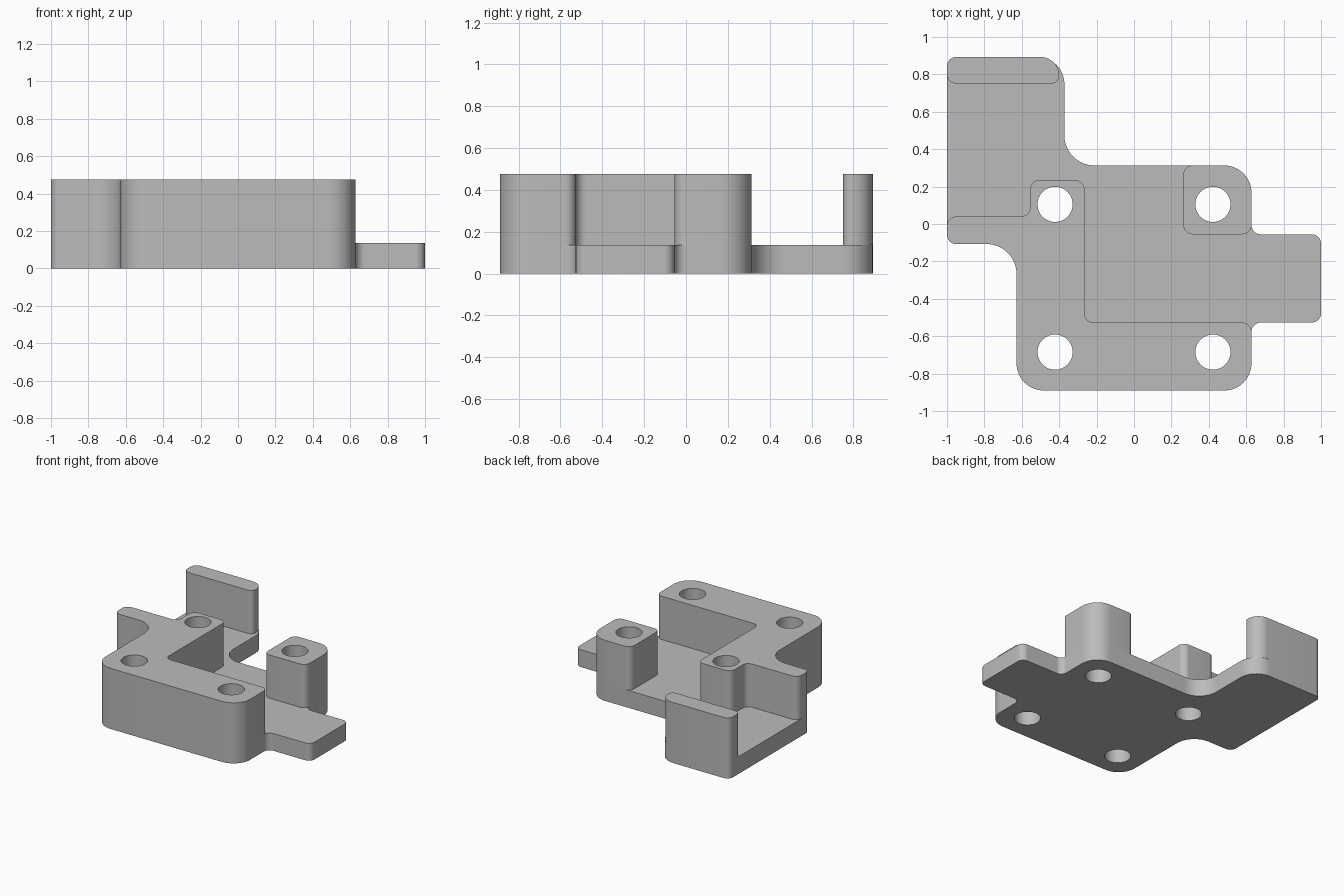
import bpy
import bmesh
from math import sin, cos, pi, tau
from mathutils import Vector

cube = bpy.data.objects.get("Cube")
if cube:
    bpy.data.objects.remove(cube, do_unlink=True)

# Single grey finish
grey = bpy.data.materials.new("mid grey")
grey.use_nodes = True
COLOUR = (0.5, 0.5, 0.5, 1)
grey.diffuse_color = COLOUR
grey.node_tree.nodes["Principled BSDF"].inputs["Base Color"].default_value = COLOUR

FLOOR, TOP = 0.136, 0.476
SMALL, BIG, INNER = 0.05, 0.145, 0.16   # corner radii
HOLE = 0.094
ARC = 12


def rounded(corners):
    """Outline with each right-angled corner (x, y, radius) rounded."""
    points = []
    count = len(corners)
    for i, (x, y, r) in enumerate(corners):
        p = Vector((x, y))
        a = (Vector(corners[i - 1][:2]) - p).normalized()
        b = (Vector(corners[(i + 1) % count][:2]) - p).normalized()
        centre = p + (a + b) * r
        for k in range(ARC + 1):
            t = pi / 2 * k / ARC
            points.append(centre - b * r * cos(t) - a * r * sin(t))
    return points


def circle(x, y):
    n = ARC * 4
    return [Vector((x + HOLE * cos(tau * k / n), y + HOLE * sin(tau * k / n)))
            for k in range(n)]


def prism(name, corners, holes, z0, z1):
    """Upright solid with the given outline and round through holes."""
    bm = bmesh.new()
    rims = {z0: [], z1: []}
    for loop in [rounded(corners)] + [circle(*h) for h in holes]:
        low, high = ([bm.verts.new((p.x, p.y, z)) for p in loop] for z in (z0, z1))
        n = len(loop)
        for i in range(n):
            j = (i + 1) % n
            bm.faces.new((low[i], low[j], high[j], high[i]))
            rims[z0].append(bm.edges.get((low[i], low[j])))
            rims[z1].append(bm.edges.get((high[i], high[j])))
    for edges in rims.values():
        bmesh.ops.triangle_fill(bm, use_beauty=True, edges=edges, normal=(0, 0, 1))
    bmesh.ops.recalc_face_normals(bm, faces=bm.faces[:])
    mesh = bpy.data.meshes.new(name)
    bm.to_mesh(mesh)
    bm.free()
    mesh.materials.append(grey)
    obj = bpy.data.objects.new(name, mesh)
    bpy.context.collection.objects.link(obj)
    bpy.ops.object.select_all(action='DESELECT')
    obj.select_set(True)
    bpy.context.view_layer.objects.active = obj
    bpy.ops.object.shade_smooth_by_angle(angle=pi / 6)
    return obj


# Shared layout lines
SIDE, BACK, FRONT = 0.628, 0.313, -0.89
TAB_BACK, TAB_FRONT = -0.055, -0.527
ARM_FRONT, ARM_END = -0.107, 0.893
HX, HY_BACK, HY_FRONT = 0.422, 0.105, -0.685

block_holes = [(-HX, HY_BACK), (-HX, HY_FRONT), (HX, HY_FRONT)]
post_holes = [(HX, HY_BACK)]

# Base plate with the side tab and the rear arm
prism("base_plate", [
    (-1, ARM_END, SMALL), (-0.372, ARM_END, BIG), (-0.372, BACK, INNER),
    (SIDE, BACK, BIG), (SIDE, TAB_BACK, SMALL), (1, TAB_BACK, SMALL),
    (1, TAB_FRONT, SMALL), (SIDE, TAB_FRONT, SMALL), (SIDE, FRONT, BIG),
    (-SIDE, FRONT, BIG), (-SIDE, ARM_FRONT, INNER), (-1, ARM_FRONT, SMALL),
], block_holes + post_holes, 0, FLOOR)

# L-shaped raised block along the front and left
prism("front_block", [
    (-SIDE, FRONT, BIG), (SIDE, FRONT, BIG), (SIDE, TAB_FRONT, SMALL),
    (-0.265, TAB_FRONT, SMALL), (-0.265, 0.235, SMALL), (-0.555, 0.235, SMALL),
    (-0.555, 0.04, SMALL), (-1, 0.04, SMALL), (-1, ARM_FRONT, SMALL),
    (-SIDE, ARM_FRONT, INNER),
], block_holes, FLOOR, TOP)

# Screw post at the back corner
prism("corner_post", [
    (SIDE, BACK, BIG), (0.264, BACK, SMALL),
    (0.264, TAB_BACK, SMALL), (SIDE, TAB_BACK, SMALL),
], post_holes, FLOOR, TOP)

# Upright wall at the end of the rear arm
prism("end_wall", [
    (-1, ARM_END, SMALL), (-0.4, ARM_END, 0.1),
    (-0.4, 0.751, 0.04), (-1, 0.751, SMALL),
], [], FLOOR, TOP)
